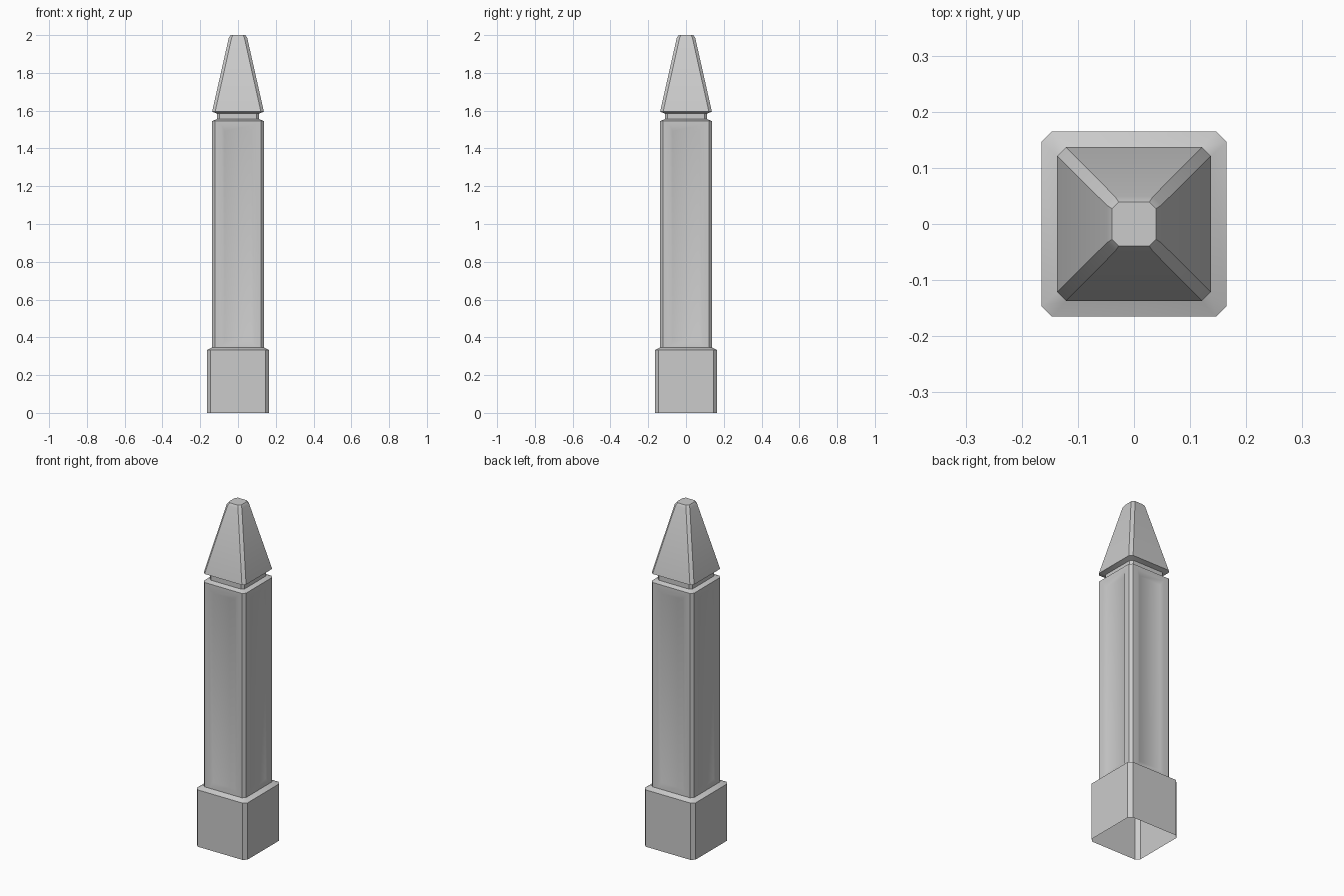
import bpy, bmesh

if "Cube" in bpy.data.objects:
    bpy.data.objects.remove(bpy.data.objects["Cube"])

# Outline, bottom to top: (half width, corner chamfer, height)
RINGS = [
    (0.165, 0.019, 0.0), (0.165, 0.019, 0.333),      # plinth
    (0.137, 0.016, 0.347), (0.137, 0.016, 1.545),    # shaft
    (0.112, 0.014, 1.555), (0.112, 0.014, 1.585),    # neck groove
    (0.137, 0.016, 1.595),                           # cap rim
    (0.049, 0.015, 1.985), (0.039, 0.012, 2.0),      # tapered cap
]
SHAFT = 2  # index of the ring where the shaft starts


def ring(bm, h, c, z):
    i = h - c
    pts = [(i, -h), (h, -i), (h, i), (i, h), (-i, h), (-h, i), (-h, -i), (-i, -h)]
    return [bm.verts.new((x, y, z)) for x, y in pts]


def inset(bm, face, thickness, depth, low, high):
    bmesh.ops.inset_individual(bm, faces=[face], thickness=thickness, depth=depth,
                               use_even_offset=True)
    for v in face.verts:
        v.co.z = low if v.co.z < 1 else high


bm = bmesh.new()
rings = [ring(bm, *r) for r in RINGS]
panels = []
for k, (a, b) in enumerate(zip(rings, rings[1:])):
    for j in range(8):
        n = (j + 1) % 8
        f = bm.faces.new((a[j], a[n], b[n], b[j]))
        if k == SHAFT and j % 2:
            panels.append(f)
bm.faces.new(rings[-1])  # flat tip; the underside stays open
bm.normal_update()

# Shallow sunken panel on each shaft side
for f in panels:
    inset(bm, f, 0.033, 0.0, 0.352, 1.522)
    inset(bm, f, 0.017, -0.009, 0.382, 1.492)

mesh = bpy.data.meshes.new("post")
bm.to_mesh(mesh)
bm.free()
post = bpy.data.objects.new("post", mesh)
bpy.context.collection.objects.link(post)
bpy.context.view_layer.objects.active = post
post.select_set(True)
bpy.ops.object.shade_smooth_by_angle(angle=0.5)
